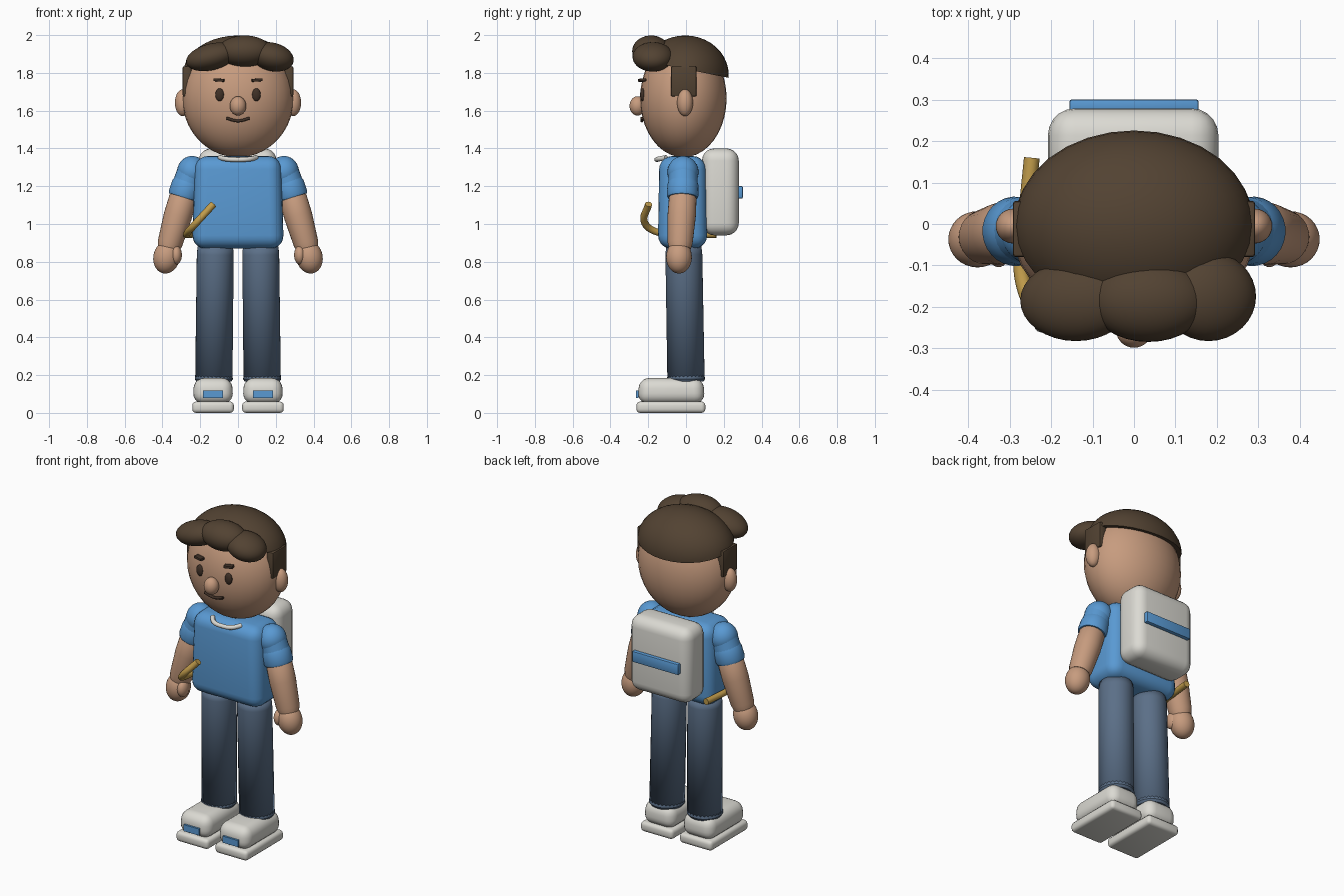
import bpy, bmesh, math
from mathutils import Vector, Matrix, Euler

cube = bpy.data.objects.get("Cube")
if cube:
    bpy.data.objects.remove(cube, do_unlink=True)


def material(name, rgb):
    m = bpy.data.materials.new(name)
    m.use_nodes = True
    m.diffuse_color = (*rgb, 1)
    m.node_tree.nodes["Principled BSDF"].inputs["Base Color"].default_value = (*rgb, 1)
    return m


skin = material("skin", (0.57, 0.33, 0.21))
brown = material("hair_brown", (0.085, 0.055, 0.032))
dark = material("dark_features", (0.05, 0.03, 0.02))
blue = material("shirt_blue", (0.10, 0.32, 0.65))
denim = material("denim", (0.105, 0.16, 0.245))
white = material("off_white", (0.71, 0.70, 0.65))
gold = material("gold", (0.53, 0.33, 0.07))


def finish(name, bm, mat, sharp=40):
    bmesh.ops.recalc_face_normals(bm, faces=bm.faces[:])
    me = bpy.data.meshes.new(name)
    bm.to_mesh(me)
    bm.free()
    me.materials.append(mat)
    for p in me.polygons:
        p.use_smooth = True
    if sharp:
        me.set_sharp_from_angle(angle=math.radians(sharp))
    ob = bpy.data.objects.new(name, me)
    bpy.context.collection.objects.link(ob)
    return ob


def placement(loc, size, rot):
    turn = Euler([math.radians(a) for a in rot]).to_matrix().to_4x4()
    return Matrix.Translation(loc) @ turn @ Matrix.Diagonal((*size, 1))


def ball(name, loc, radii, mat, rot=(0, 0, 0), cut=None):
    bm = bmesh.new()
    bmesh.ops.create_uvsphere(bm, u_segments=32, v_segments=20, radius=1,
                              matrix=placement(loc, radii, rot))
    if cut:  # keep what lies above the plane and close the underside
        point, normal = cut
        bmesh.ops.bisect_plane(bm, geom=bm.verts[:] + bm.edges[:] + bm.faces[:],
                               plane_co=point, plane_no=normal, clear_inner=True)
        bmesh.ops.holes_fill(bm, edges=[e for e in bm.edges if e.is_boundary])
    return finish(name, bm, mat)


def box(name, loc, size, mat, bevel=0.0, rot=(0, 0, 0), taper=1.0, steps=5):
    bm = bmesh.new()
    bmesh.ops.create_cube(bm, size=1)
    for v in bm.verts:
        if v.co.z > 0:
            v.co.x *= taper
            v.co.y *= taper
    bmesh.ops.transform(bm, matrix=placement(loc, size, rot), verts=bm.verts)
    if bevel:
        bmesh.ops.bevel(bm, geom=bm.edges[:], offset=bevel, segments=steps,
                        profile=0.5, affect='EDGES')
    return finish(name, bm, mat)


def limb(name, start, end, profile, mat, sharp=40, segs=28):
    """Round section from start to end; profile holds (fraction, radius)."""
    start, end = Vector(start), Vector(end)
    axis = end - start
    turn = axis.to_track_quat('Z', 'Y')
    bm = bmesh.new()
    rings = []
    for t, r in profile:
        rings.append([bm.verts.new(start + axis * t + turn @ Vector(
            (r * math.cos(math.tau * i / segs), r * math.sin(math.tau * i / segs), 0)))
            for i in range(segs)])
    for a, b in zip(rings, rings[1:]):
        for i in range(segs):
            j = (i + 1) % segs
            bm.faces.new((a[i], a[j], b[j], b[i]))
    bm.faces.new(rings[0])
    bm.faces.new(rings[-1])
    return finish(name, bm, mat, sharp)


def wire(name, points, radius, mat):
    cu = bpy.data.curves.new(name, 'CURVE')
    cu.dimensions = '3D'
    cu.bevel_depth = radius
    cu.bevel_resolution = 3
    cu.use_fill_caps = True
    cu.resolution_u = 8
    sp = cu.splines.new('BEZIER')
    sp.bezier_points.add(len(points) - 1)
    for bp, co in zip(sp.bezier_points, points):
        bp.co = co
        bp.handle_left_type = bp.handle_right_type = 'AUTO'
    cu.materials.append(mat)
    ob = bpy.data.objects.new(name, cu)
    bpy.context.collection.objects.link(ob)
    return ob


# Head and face
ball("head", (0, -0.014, 1.665), (0.295, 0.229, 0.312), skin)
ball("nose", (0, -0.257, 1.625), (0.043, 0.042, 0.051), skin)
wire("mouth", [(-0.062, -0.234, 1.56), (0, -0.234, 1.546), (0.062, -0.234, 1.56)], 0.008, dark)

# Hair: cap with a tilted rim and three swept fringe lobes
ball("hair_cap", (0, -0.004, 1.79), (0.292, 0.23, 0.208), brown,
     cut=((0, 0.22, 1.775), (0, 0.2, 1)))
ball("fringe_right", (-0.14, -0.185, 1.885), (0.138, 0.098, 0.07), brown, rot=(0, -14, 0))
ball("fringe_middle", (0.035, -0.185, 1.915), (0.142, 0.1, 0.083), brown)
ball("fringe_left", (0.18, -0.175, 1.885), (0.117, 0.108, 0.075), brown, rot=(0, 14, 0))

# Torso, collar and backpack
box("shirt", (0, -0.018, 1.115), (0.485, 0.262, 0.49), blue, bevel=0.07, taper=0.94)
wire("collar", [(-0.098, -0.105, 1.352), (-0.06, -0.145, 1.344), (0, -0.155, 1.341),
                (0.06, -0.145, 1.344), (0.098, -0.105, 1.352)], 0.013, white)
box("backpack", (-0.002, 0.182, 1.17), (0.412, 0.195, 0.46), white, bevel=0.065)
box("backpack_stripe", (0, 0.285, 1.168), (0.312, 0.032, 0.066), blue, bevel=0.006, steps=2)

# Curved rod at the right hip
wire("hip_rod", [(-0.247, 0.16, 0.945), (-0.262, 0, 0.945), (-0.268, -0.14, 0.953),
                 (-0.222, -0.218, 1.005), (-0.13, -0.198, 1.105)], 0.019, gold)

for side, s in (("left", 1), ("right", -1)):
    # Ears, sideburns, eyes and brows
    ball("ear_" + side, (s * 0.292, -0.005, 1.642), (0.042, 0.042, 0.071), skin)
    box("sideburn_" + side, (s * 0.27, -0.012, 1.755), (0.046, 0.136, 0.16), brown, bevel=0.008, steps=2)
    ball("eye_" + side, (s * 0.097, -0.229, 1.684), (0.023, 0.014, 0.034), dark)
    box("brow_" + side, (s * 0.1, -0.232, 1.762), (0.054, 0.034, 0.015), dark,
        rot=(0, s * -4, s * 12), bevel=0.003, steps=2)

    # Arm: shoulder, sleeve, cuff, forearm and hand
    ball("shoulder_" + side, (s * 0.243, -0.016, 1.275), (0.08, 0.082, 0.085), blue)
    limb("sleeve_" + side, (s * 0.243, -0.016, 1.285), (s * 0.285, -0.016, 1.155),
         [(0, 0.076), (1, 0.08)], blue)
    limb("cuff_" + side, (s * 0.264, -0.016, 1.225), (s * 0.29, -0.018, 1.14),
         [(0, 0.076), (0.2, 0.082), (0.85, 0.084), (1, 0.079)], blue)
    limb("forearm_" + side, (s * 0.285, -0.016, 1.16), (s * 0.368, -0.033, 0.87),
         [(0, 0.06), (0.08, 0.073), (0.4, 0.075), (0.9, 0.066), (1, 0.058)], skin)
    ball("hand_" + side, (s * 0.378, -0.037, 0.825), (0.07, 0.068, 0.088), skin, rot=(0, s * -12, 0))
    ball("thumb_" + side, (s * 0.327, -0.062, 0.836), (0.03, 0.042, 0.05), skin)

    # Trouser leg with waistband and hem
    limb("trouser_leg_" + side, (s * 0.128, 0, 0.175), (s * 0.12, -0.012, 0.88),
         [(0, 0.099), (0.94, 0.098), (1, 0.094)], denim, sharp=0)
    limb("trouser_hem_" + side, (s * 0.128, 0, 0.165), (s * 0.128, 0, 0.2),
         [(0, 0.092), (0.4, 0.101), (1, 0.098)], denim)

    # Shoe: sole, upper and front plate
    box("sole_" + side, (s * 0.132, -0.08, 0.03), (0.22, 0.365, 0.06), white, bevel=0.02, steps=3)
    box("shoe_upper_" + side, (s * 0.132, -0.078, 0.117), (0.212, 0.355, 0.136), white,
        bevel=0.055, taper=0.96)
    box("shoe_plate_" + side, (s * 0.132, -0.258, 0.098), (0.105, 0.012, 0.04), blue)
